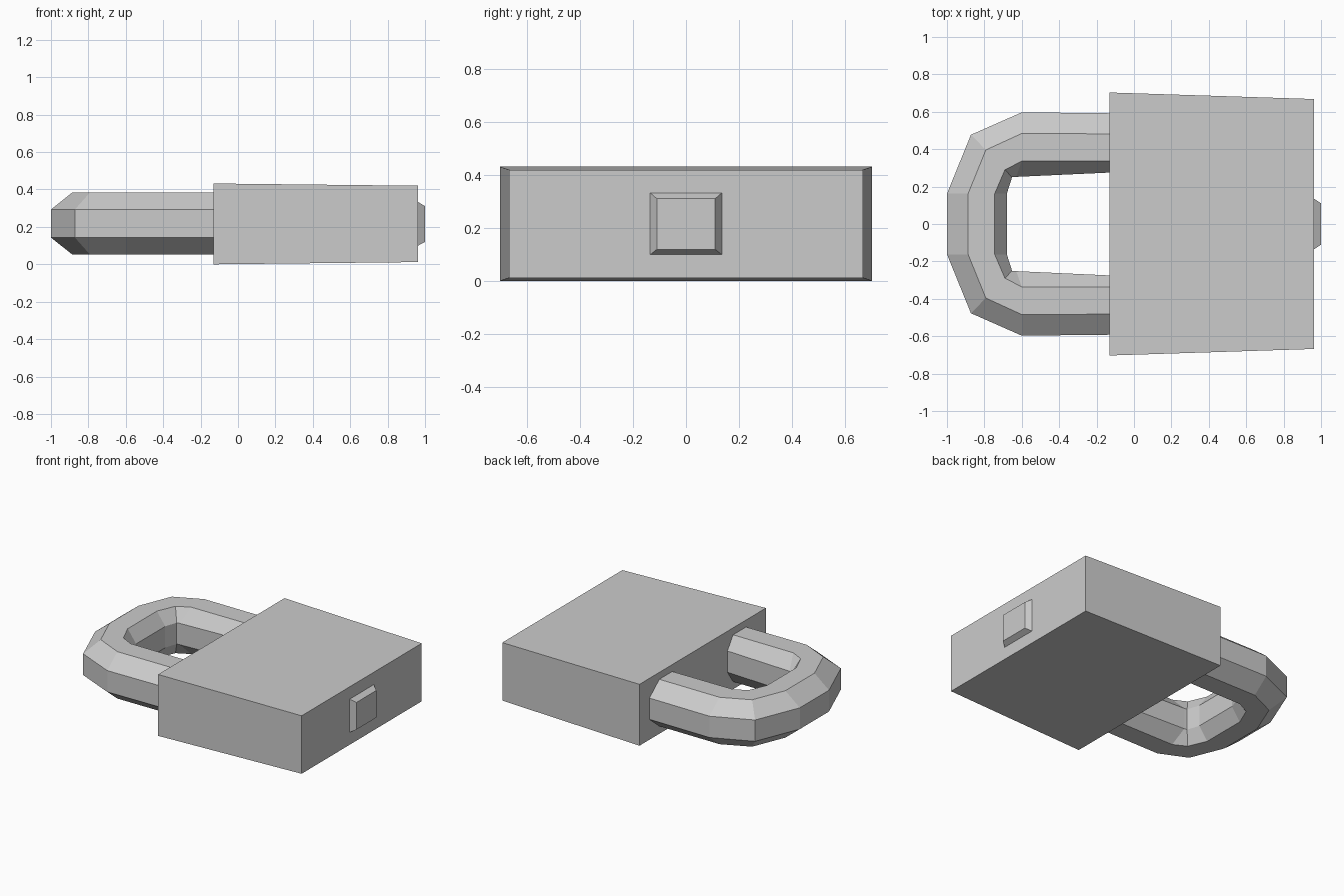
import bpy
import bmesh

cube = bpy.data.objects.get("Cube")
if cube:
    bpy.data.objects.remove(cube, do_unlink=True)

grey = bpy.data.materials.new("grey_metal")
grey.use_nodes = True
colour = (0.6, 0.6, 0.6, 1)
grey.diffuse_color = colour
grey.node_tree.nodes["Principled BSDF"].inputs["Base Color"].default_value = colour


def loft(name, rings):
    """Skin a row of matching cross-sections and cap both ends."""
    bm = bmesh.new()
    loops = [[bm.verts.new(p) for p in ring] for ring in rings]
    for a, b in zip(loops, loops[1:]):
        for i in range(len(a)):
            j = (i + 1) % len(a)
            bm.faces.new((a[i], a[j], b[j], b[i]))
    bm.faces.new(loops[0])
    bm.faces.new(loops[-1])
    bmesh.ops.recalc_face_normals(bm, faces=bm.faces)
    mesh = bpy.data.meshes.new(name)
    bm.to_mesh(mesh)
    bm.free()
    mesh.materials.append(grey)
    obj = bpy.data.objects.new(name, mesh)
    bpy.context.collection.objects.link(obj)


def rectangle(x, half_y, low, high):
    return [(x, -half_y, low), (x, half_y, low), (x, half_y, high), (x, -half_y, high)]


# Tapered lock body
loft("lock_body", [rectangle(-0.13, 0.703, 0, 0.432), rectangle(0.963, 0.668, 0.012, 0.42)])

# Bevelled keyhole plate on the end
loft("keyhole_plate", [rectangle(0.963, 0.135, 0.10, 0.333), rectangle(1.0, 0.11, 0.12, 0.311)])

# Shackle: (x, y) of the outer side, outer top, inner top and inner side edges
stations = [
    [(-0.13, 0.592), (-0.13, 0.482), (-0.13, 0.338), (-0.13, 0.275)],
    [(-0.60, 0.597), (-0.60, 0.484), (-0.60, 0.336), (-0.63, 0.252)],
    [(-0.872, 0.477), (-0.792, 0.396), (-0.69, 0.29), (-0.652, 0.25)],
    [(-1.0, 0.162), (-0.887, 0.162), (-0.745, 0.162), (-0.68, 0.162)],
]


def octagon(station, side):
    outer, top_out, top_in, inner = [(x, side * y) for x, y in station]
    low, mid_low, mid_high, high = 0.053, 0.143, 0.293, 0.383
    return [(*outer, mid_low), (*outer, mid_high), (*top_out, high), (*top_in, high),
            (*inner, mid_high), (*inner, mid_low), (*top_in, low), (*top_out, low)]


loft("shackle", [octagon(s, 1) for s in stations] + [octagon(s, -1) for s in reversed(stations)])
